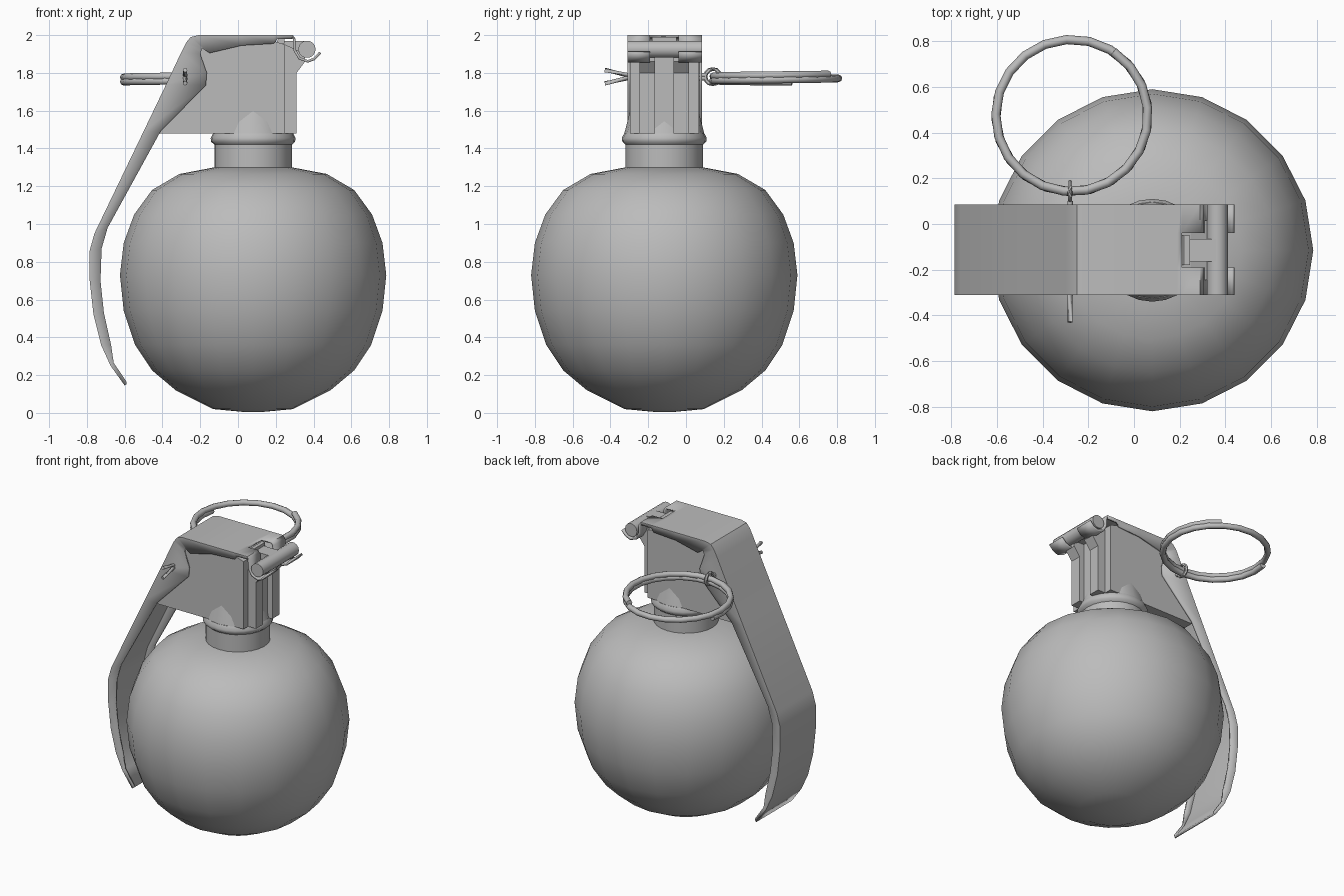
import bpy, bmesh, math
from mathutils import Vector

if "Cube" in bpy.data.objects:
    bpy.data.objects.remove(bpy.data.objects["Cube"])

CX, CY = 0.08, -0.115
steel = bpy.data.materials.new("grey_steel")
steel.diffuse_color = (0.5, 0.5, 0.5, 1)
steel.use_nodes = True
steel.node_tree.nodes["Principled BSDF"].inputs["Base Color"].default_value = steel.diffuse_color


def finish(name, bm, smooth=None):
    bmesh.ops.remove_doubles(bm, verts=bm.verts, dist=0.0005)
    bmesh.ops.recalc_face_normals(bm, faces=bm.faces)
    me = bpy.data.meshes.new(name)
    bm.to_mesh(me)
    bm.free()
    ob = bpy.data.objects.new(name, me)
    bpy.context.collection.objects.link(ob)
    me.materials.append(steel)
    if smooth:
        bpy.ops.object.select_all(action='DESELECT')
        ob.select_set(True)
        bpy.context.view_layer.objects.active = ob
        bpy.ops.object.shade_smooth_by_angle(angle=math.radians(smooth))
    return ob


def lathe(name, profile, sides, smooth):
    bm = bmesh.new()
    rings = [[bm.verts.new((CX + r * math.cos(2 * math.pi * i / sides),
                            CY + r * math.sin(2 * math.pi * i / sides), z))
              for i in range(sides)] for r, z in profile]
    for a, b in zip(rings, rings[1:]):
        for i in range(sides):
            j = (i + 1) % sides
            bm.faces.new((a[i], a[j], b[j], b[i]))
    bm.faces.new(rings[0])
    bm.faces.new(rings[-1])
    return finish(name, bm, smooth)


def slab(name, outline, y0, y1):
    """Extrude an x-z outline between two y values."""
    bm = bmesh.new()
    f = bm.faces.new([bm.verts.new((x, y0, z)) for x, z in outline])
    ext = bmesh.ops.extrude_face_region(bm, geom=[f])
    for v in ext['geom']:
        if isinstance(v, bmesh.types.BMVert):
            v.co.y = y1
    return finish(name, bm)


def tube(name, pts, r, sides=8, closed=False):
    """Sweep a round section along a path."""
    bm = bmesh.new()
    pts = [Vector(p) for p in pts]
    n = len(pts)
    rings = []
    for k, p in enumerate(pts):
        a = pts[(k - 1) % n] if closed else pts[max(k - 1, 0)]
        b = pts[(k + 1) % n] if closed else pts[min(k + 1, n - 1)]
        t = (b - a).normalized()
        up = Vector((1, 0, 0)) if abs(t.x) < 0.1 and abs(t.z) > 0.1 else Vector((0, 0, 1))
        u = t.cross(up).normalized()
        w = u.cross(t)
        rings.append([bm.verts.new(p + r * (u * math.cos(c) + w * math.sin(c)))
                      for c in (2 * math.pi * i / sides for i in range(sides))])
    for k in range(n if closed else n - 1):
        a, b = rings[k], rings[(k + 1) % n]
        for i in range(sides):
            j = (i + 1) % sides
            bm.faces.new((a[i], a[j], b[j], b[i]))
    if not closed:
        bm.faces.new(rings[0])
        bm.faces.new(rings[-1])
    return finish(name, bm, 50)


# Round body
lathe("round_body", [(0.05, 0.005), (0.21, 0.02), (0.41, 0.12), (0.535, 0.225),
                     (0.625, 0.36), (0.685, 0.54), (0.705, 0.73), (0.685, 0.9),
                     (0.63, 1.05), (0.535, 1.18), (0.39, 1.265), (0.205, 1.3)], 20, 40)
# Neck with rolled collar
lathe("neck", [(0.205, 1.27), (0.205, 1.42), (0.222, 1.435), (0.225, 1.455),
               (0.212, 1.48)], 24, 40)
lathe("neck_flare", [(0.212, 1.478), (0.165, 1.66)], 16, 40)

# Fuze housing with ribbed end
slab("fuze_housing", [(-0.42, 1.478), (0.25, 1.478), (0.25, 1.95), (0.2, 1.965),
                      (-0.21, 1.965), (-0.25, 1.93), (-0.36, 1.7)], -0.296, 0.068)
rib = [(0.2, 1.478), (0.31, 1.478), (0.31, 1.8), (0.355, 1.86), (0.355, 1.9), (0.25, 1.95)]
for y0, y1 in ((-0.245, -0.165), (-0.065, 0.015)):
    slab("housing_rib", rib, y0, y1)
slab("housing_web", [(0.2, 1.5), (0.275, 1.5), (0.275, 1.9), (0.2, 1.9)], -0.165, -0.065)
slab("hinge_arm", [(0.23, 1.9), (0.36, 1.9), (0.36, 1.97), (0.23, 1.97)], -0.165, -0.065)
slab("hinge_lip", [(0.2, 1.955), (0.245, 1.955), (0.245, 1.99), (0.22, 1.99)], -0.18, -0.05)

# Safety lever: channel with outer edge and flange edge pairs, then hinge hooks
pairs = [(-0.6, 0.145, -0.59, 0.165), (-0.675, 0.25, -0.658, 0.265),
         (-0.725, 0.36, -0.672, 0.36), (-0.765, 0.52, -0.71, 0.53),
         (-0.785, 0.7, -0.728, 0.7), (-0.785, 0.86, -0.722, 0.87),
         (-0.76, 0.95, -0.69, 0.98), (-0.5, 1.49, -0.41, 1.49),
         (-0.38, 1.74, -0.17, 1.735), (-0.3, 1.91, -0.165, 1.8),
         (-0.275, 1.96, -0.2, 1.9), (-0.25, 1.99, -0.19, 1.93),
         (-0.21, 2.0, -0.15, 1.905), (0.02, 2.0, 0.02, 1.945),
         (0.19, 2.0, 0.19, 1.955), (0.21, 2.0, 0.21, 1.98), (0.29, 2.0, 0.285, 1.98)]
hook = [(0.305, 1.98), (0.308, 1.92), (0.33, 1.882), (0.37, 1.868), (0.4, 1.88), (0.43, 1.912)]
cols = [-0.31, -0.19, -0.04, 0.085]
bm = bmesh.new()
path = [(p[0], p[1]) for p in pairs] + hook
plate = [[bm.verts.new((x, y, z)) for y in cols] for x, z in path]
edges = [[bm.verts.new((p[2], y, p[3])) for p in pairs] for y in (cols[0], cols[-1])]
for k in range(len(path) - 1):
    a, b = plate[k], plate[k + 1]
    for c in range(3):
        if c != 1 or k < 15:               # notch for the hinge arm
            bm.faces.new((a[c], a[c + 1], b[c + 1], b[c]))
    if k < len(pairs) - 1:
        for side, c in ((0, 0), (1, 3)):
            e = edges[side]
            bm.faces.new((a[c], b[c], e[k + 1], e[k]))
lever = finish("safety_lever", bm, 35)
# point the plate outwards so the thickness goes inwards
if max(lever.data.polygons, key=lambda p: p.center.z).normal.z < 0:
    lever.data.flip_normals()
mod = lever.modifiers.new("thickness", 'SOLIDIFY')
mod.thickness = 0.014
mod.offset = -1

# Hinge pin
tube("hinge_pin", [(0.365, -0.31, 1.925), (0.365, 0.085, 1.925)], 0.046, 14)

# Split pin: twin wires splayed at the front, eye at the back
PX, PZ = -0.28, 1.78
for s in (-1, 1):
    tube("split_pin_leg", [(PX, 0.1, PZ + s * 0.008), (PX, -0.31, PZ + s * 0.008),
                           (PX, -0.43, PZ + s * 0.035)], 0.012)
tube("split_pin_eye", [(PX, 0.142 + 0.04 * math.cos(a), PZ + 0.04 * math.sin(a))
                       for a in (2 * math.pi * i / 12 for i in range(12))], 0.011, 6, True)

# Pull ring: overlapping split coil
steps, turns = 36, 1.7
coil = []
for i in range(steps + 1):
    t = i / steps
    a = math.radians(165) + t * turns * 2 * math.pi
    coil.append((-0.272 + 0.333 * math.cos(a), 0.475 + 0.333 * math.sin(a), 1.752 + 0.04 * t))
tube("pull_ring", coil, 0.02, 8)
